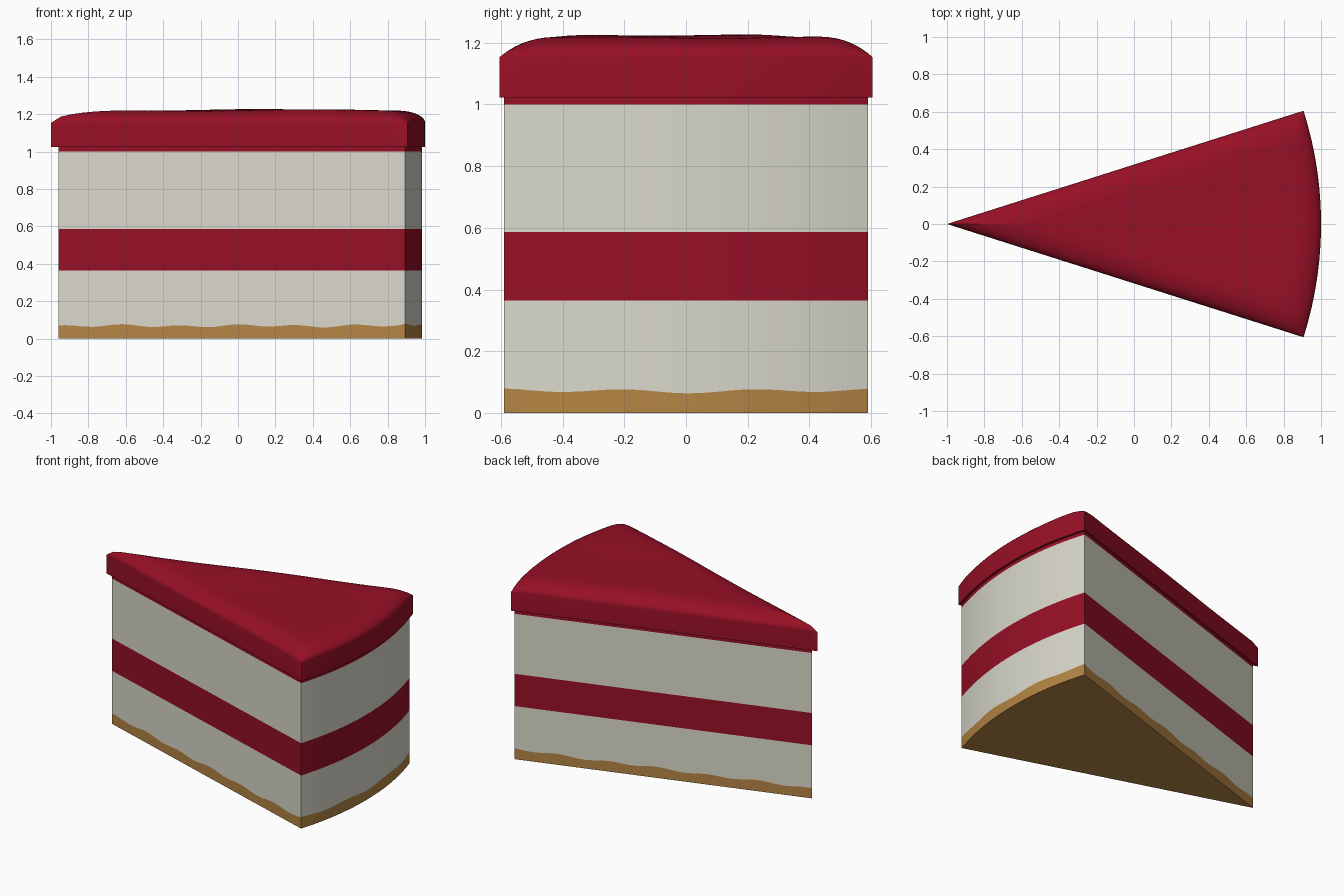
import bpy, bmesh, math

if "Cube" in bpy.data.objects:
    bpy.data.objects.remove(bpy.data.objects["Cube"])


def material(name, rgb):
    m = bpy.data.materials.new(name)
    m.diffuse_color = (*rgb, 1)
    m.use_nodes = True
    m.node_tree.nodes["Principled BSDF"].inputs["Base Color"].default_value = m.diffuse_color
    return m


RED = material("red jam", (0.31, 0.005, 0.019))
CREAM = material("cream sponge", (0.70, 0.69, 0.60))
CRUST = material("golden crust", (0.46, 0.235, 0.058))


def finish(bm, name, mats, angle):
    bmesh.ops.recalc_face_normals(bm, faces=bm.faces)
    me = bpy.data.meshes.new(name)
    bm.to_mesh(me)
    bm.free()
    for m in mats:
        me.materials.append(m)
    ob = bpy.data.objects.new(name, me)
    bpy.context.collection.objects.link(ob)
    bpy.context.view_layer.objects.active = ob
    ob.select_set(True)
    bpy.ops.object.shade_smooth_by_angle(angle=math.radians(angle))
    ob.select_set(False)


def wedge(tip, radius, half, n_side, n_arc):
    """Counter-clockwise outline of a slice: front side, arc, back side."""
    pts = [(radius * i / n_side, -half) for i in range(n_side)]
    pts += [(radius, -half + 2 * half * i / n_arc) for i in range(n_arc)]
    pts += [(radius * (1 - i / n_side), half) for i in range(n_side)]
    return [(tip + r * math.cos(a), r * math.sin(a)) for r, a in pts]


# Layered slice: stacked rings, one colour per band, wavy crust edge
outline = wedge(-0.96, 1.945, math.radians(17.67), 60, 24)


def crust_height(x, y):
    return (0.068 + 0.006 * math.cos(x * 20.3) + 0.003 * math.sin(x * 9 + 1)
            + (0.006 * math.cos(y * 15 + 3) if x > 0.89 else 0))


levels = [lambda x, y: 0, crust_height, lambda x, y: 0.365,
          lambda x, y: 0.587, lambda x, y: 1.0, lambda x, y: 1.04]
bands = [0, 1, 2, 1, 2]
bm = bmesh.new()
rings = [[bm.verts.new((x, y, h(x, y))) for x, y in outline] for h in levels]
n = len(outline)
for k, mat in enumerate(bands):
    for i in range(n):
        j = (i + 1) % n
        f = bm.faces.new((rings[k][i], rings[k][j], rings[k + 1][j], rings[k + 1][i]))
        f.material_index = mat
bm.faces.new(rings[0][::-1]).material_index = 0
bm.faces.new(rings[-1]).material_index = 2
finish(bm, "cake_layers", [CRUST, CREAM, RED], 30)

# Icing: polar grid with a rounded, gently uneven top and straight skirt
TIP, R, HALF, NR, NA = -1.0, 2.0, math.radians(17.62), 60, 40


def swell(d, width=0.14):
    t = min(max(d / width, 0), 1)
    return math.sqrt(max(0, 1 - (1 - t) ** 2))


def icing_point(i, j):
    r = R * math.sin(math.pi / 2 * i / NR)
    a = -HALF * math.cos(math.pi * j / NA)
    x, y = TIP + r * math.cos(a), r * math.sin(a)
    lift = swell(r * math.sin(HALF - abs(a))) * swell(R - r)
    wave = 0.004 * math.sin(5 * x + 2 * y + 0.6) + 0.002 * math.sin(9 * y - 3 * x)
    return x, y, 1.153 + lift * (0.068 + wave)


bm = bmesh.new()
tip = bm.verts.new((TIP, 0, 1.153))
grid = [[tip] * (NA + 1)]
for i in range(1, NR + 1):
    grid.append([bm.verts.new(icing_point(i, j)) for j in range(NA + 1)])
for i in range(NR):
    for j in range(NA):
        quad = [grid[i][j], grid[i + 1][j], grid[i + 1][j + 1], grid[i][j + 1]]
        bm.faces.new(quad[1:] if i == 0 else quad)
        if i == 0:
            bm.faces.ensure_lookup_table()

# Skirt down to the flat underside
rim = [grid[i][0] for i in range(NR)] + grid[NR] + [grid[i][NA] for i in range(NR - 1, 0, -1)]
low = [bm.verts.new((v.co.x, v.co.y, 1.023)) for v in rim]
for i in range(len(rim)):
    j = (i + 1) % len(rim)
    bm.faces.new((low[i], low[j], rim[j], rim[i]))
bm.faces.new(low[::-1])
finish(bm, "icing", [RED], 35)
